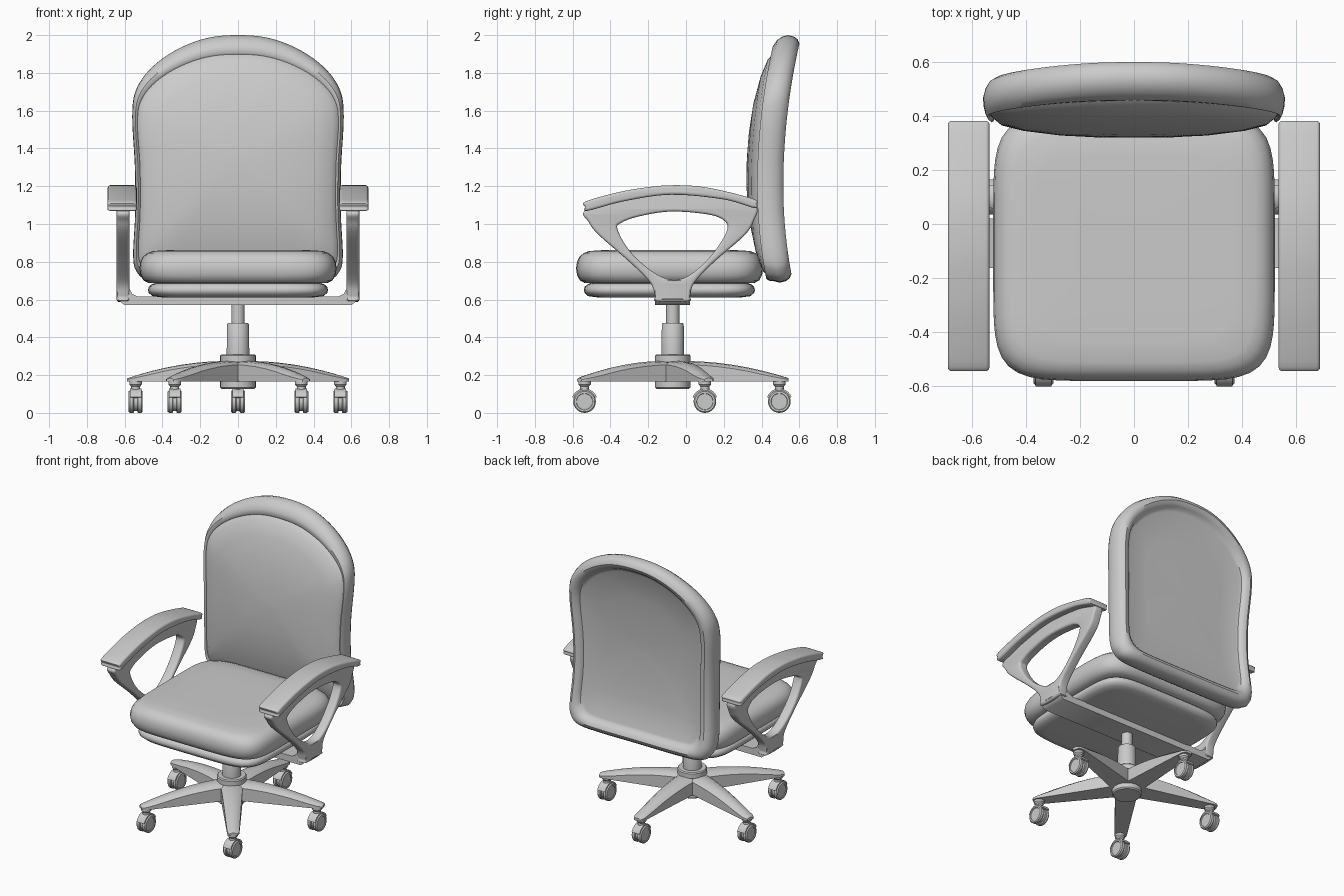
import bpy, bmesh, math
from mathutils import Vector

if "Cube" in bpy.data.objects:
    bpy.data.objects.remove(bpy.data.objects["Cube"])

grey = bpy.data.materials.new("plain grey")
grey.diffuse_color = (0.6, 0.6, 0.6, 1)
grey.use_nodes = True
grey.node_tree.nodes["Principled BSDF"].inputs["Base Color"].default_value = grey.diffuse_color
PY = -0.07          # y of the swivel axis


def finish(name, bm):
    bmesh.ops.remove_doubles(bm, verts=bm.verts, dist=1e-5)
    bmesh.ops.recalc_face_normals(bm, faces=bm.faces)
    me = bpy.data.meshes.new(name)
    bm.to_mesh(me)
    bm.free()
    me.materials.append(grey)
    ob = bpy.data.objects.new(name, me)
    bpy.context.collection.objects.link(ob)
    return ob


def loft(name, rings):
    """Skin a list of closed rings and cap both ends."""
    bm = bmesh.new()
    vr = [[bm.verts.new(p) for p in r] for r in rings]
    n = len(vr[0])
    for a, b in zip(vr, vr[1:]):
        for i in range(n):
            j = (i + 1) % n
            bm.faces.new((a[i], a[j], b[j], b[i]))
    bm.faces.new(vr[0])
    bm.faces.new(vr[-1])
    return finish(name, bm)


def smooth_loop(pts, sub=6):
    """Closed Catmull-Rom curve through 2D points."""
    out, n = [], len(pts)
    for i in range(n):
        a, b, c, d = (Vector(pts[(i + k) % n]) for k in (-1, 0, 1, 2))
        for s in range(sub):
            t = s / sub
            out.append(0.5 * (2 * b + (c - a) * t + (2 * a - 5 * b + 4 * c - d) * t * t
                              + (3 * b - a - 3 * c + d) * t ** 3))
    return out


def plate(name, loops, xc, half, bevel):
    """Fill y-z loops (holes allowed) into a rounded plate centred on x = xc."""
    cu = bpy.data.curves.new(name, 'CURVE')
    cu.dimensions, cu.fill_mode = '2D', 'BOTH'
    cu.extrude, cu.bevel_depth, cu.offset = half - bevel, bevel, -bevel
    cu.bevel_resolution = 3
    for lp in loops:
        sp = cu.splines.new('POLY')
        sp.points.add(len(lp) - 1)
        for p, q in zip(sp.points, lp):
            p.co = (q[0], q[1], 0, 1)
        sp.use_cyclic_u = True
    tmp = bpy.data.objects.new("tmp", cu)
    bpy.context.collection.objects.link(tmp)
    bpy.context.view_layer.update()
    me = bpy.data.meshes.new_from_object(tmp.evaluated_get(bpy.context.evaluated_depsgraph_get()))
    bm = bmesh.new()
    bm.from_mesh(me)
    for v in bm.verts:
        u, w, t = v.co
        v.co = (xc + t, u, w)
    bpy.data.objects.remove(tmp)
    return finish(name, bm)


def lathe(name, prof, c, axis='Z', n=32):
    rings = []
    for r, h in prof:
        ring = []
        for k in range(n):
            a = 2 * math.pi * k / n
            p, q = r * math.cos(a), r * math.sin(a)
            ring.append((c[0] + p, c[1] + q, h) if axis == 'Z' else (c[0] + h, c[1] + p, c[2] + q))
        rings.append(ring)
    return loft(name, rings)


# backrest: padded rim, recessed rear panel, bulging front panel
half = [(0.3, 0.69), (0.47, 0.70), (0.535, 0.745), (0.555, 0.83), (0.545, 1.05), (0.546, 1.3),
        (0.56, 1.57), (0.54, 1.71), (0.46, 1.825), (0.33, 1.92), (0.17, 1.983)]
outline = smooth_loop([(0, 0.69)] + half + [(0, 2.0)] + [(-x, z) for x, z in reversed(half)])


def back_y(z):
    return 0.445 + (0.15 if z > 1.2 else 0.2) * (z - 1.2) ** 2


rings = []
for sx, sz, dy in [(.02, .02, .035), (.3, .3, .035), (.55, .55, .035), (.8, .84, .035), (.835, .865, .04),
                   (.85, .88, .055), (.88, .90, .066), (.92, .93, .07), (.96, .965, .056), (.985, .988, .032),
                   (1, 1, 0), (.995, .988, -.03), (.985, .96, -.052), (.97, .91, -.068), (.958, .86, -.064),
                   (.95, .845, -.056), (.94, .835, -.062), (.9, .8, -.08), (.75, .67, -.1), (.5, .45, -.117),
                   (.25, .22, -.124), (.02, .02, -.126)]:
    ring = []
    for x, z in outline:
        s = sz if z > 1.345 else max(sz, sx if dy < -.05 else sz)
        zz = 1.345 + (z - 1.345) * s
        ring.append((x * sx, back_y(zz) + dy, zz))
    rings.append(ring)
loft("backrest", rings)


# seat cushion and seat pan: rounded-square rings
def cushion(name, hx, hy, cy, prof, e=6, n=96):
    rings = []
    for s, z in prof:
        ring = []
        for k in range(n):
            a = 2 * math.pi * k / n
            c, d = math.cos(a), math.sin(a)
            r = (abs(c) ** e + abs(d) ** e) ** (-1 / e)
            ring.append((hx * s * r * c, cy + hy * s * r * d, z))
        rings.append(ring)
    loft(name, rings)


cushion("seat", 0.522, 0.495, -0.087,
        [(.02, .685), (.8, .685), (.91, .688), (.96, .702), (.99, .73), (1, .765), (.99, .80), (.965, .826),
         (.92, .846), (.86, .857), (.7, .862), (.4, .863), (.02, .863)])
cushion("seat_pan", 0.477, 0.453, -0.088,
        [(.02, .612), (.85, .612), (.95, .618), (.99, .635), (1, .65), (.99, .668), (.96, .68), (.9, .69), (.02, .69)])

# crossbar under the seat with upturned ends
bar = [(0.60, 0.57), (0.625, 0.59), (0.64, 0.625), (0.642, 0.70), (0.58, 0.70), (0.576, 0.66),
       (0.56, 0.63), (0.53, 0.615)]
bar = bar + [(-x, z) for x, z in reversed(bar)]
loft("crossbar", [[(x, y, z) for x, z in bar] for y in (-0.163, 0.02)])

# arm loops and arm pads
arm_outer = smooth_loop([(-.535, 1.07), (-.515, 1.01), (-.46, .94), (-.30, .80), (-.19, .69), (-.165, .62),
                         (-.155, .59), (.012, .59), (.022, .62), (.045, .69), (.15, .80), (.31, .94),
                         (.36, 1.02), (.372, 1.09), (.25, 1.14), (-.08, 1.175), (-.35, 1.135)])
arm_hole = smooth_loop([(-.362, .97), (-.345, 1.005), (-.25, 1.04), (-.08, 1.066), (.12, 1.05), (.205, 1.015),
                        (.215, .96), (.135, .835), (.02, .73), (-.08, .705), (-.19, .757), (-.30, .86)])
pad = smooth_loop([(-.535, 1.09), (-.53, 1.12), (-.35, 1.17), (-.2, 1.195), (-.08, 1.205), (.06, 1.2),
                   (.2, 1.175), (.365, 1.13), (.377, 1.105), (.36, 1.085), (.2, 1.13), (-.08, 1.155),
                   (-.33, 1.12), (-.52, 1.07)])
for side, s in (("right", 1), ("left", -1)):
    plate("arm_" + side, [arm_outer, arm_hole], s * 0.608, 0.034, 0.014)
    plate("arm_pad_" + side, [pad], s * 0.613, 0.077, 0.014)

# gas lift column, collar and hub
lathe("column", [(.035, .60), (.035, .475), (.054, .475), (.058, .468), (.06, .31), (.088, .31), (.094, .303),
                 (.094, .27), (.08, .26), (.08, .165), (.094, .165), (.094, .135), (.086, .127)], (0, PY, 0))

# five star legs with casters
for i in range(5):
    a = math.pi / 2 + i * 2 * math.pi / 5
    ux, uy = math.cos(a), math.sin(a)
    rings = []
    for r in (0, .08, .16, .24, .32, .40, .48, .54, .58, .602, .612):
        t = max(0, r - .05) / .56
        top = .275 - .09 * t * t
        w = .074 - .036 * r / .6
        if r > .59:
            w *= .85 if r < .61 else .6
        ch = min(.02, (top - .165) * .4)
        sec = [(-w, .165), (w, .165), (w, top - ch), (w * .6, top - ch * .2), (0, top),
               (-w * .6, top - ch * .2), (-w, top - ch)]
        rings.append([(r * ux - q * uy, PY + r * uy + q * ux, z) for q, z in sec])
    loft(f"leg_{i}", rings)
    cx, cy = .57 * ux, PY + .57 * uy - .006
    lathe(f"caster_stem_{i}", [(.033, .17), (.033, .15), (.024, .14), (.024, .07)], (cx, cy, 0), n=20)
    lathe(f"caster_body_{i}", [(.05, -.012), (.05, .012)], (cx, cy, .06), 'X', 24)
    for s in (-1, 1):
        lathe(f"wheel_{i}_{'right' if s > 0 else 'left'}",
              [(.056, s * .009), (.06, s * .013), (.06, s * .03), (.054, s * .037), (.044, s * .037),
               (.042, s * .033), (.01, s * .033)], (cx, cy, .06), 'X', 28)
    # curved hood over the wheels
    arc = [math.radians(d) for d in range(20, 161, 14)]
    sec = [(.069 * math.cos(d), .069 * math.sin(d)) for d in arc] + \
          [(.058 * math.cos(d), .058 * math.sin(d)) for d in reversed(arc)]
    loft(f"caster_hood_{i}", [[(cx + x, cy + y, .06 + z) for y, z in sec] for x in (-.03, .03)])

# smooth shading with sharp creases kept
for ob in bpy.context.scene.objects:
    ob.select_set(True)
    bpy.context.view_layer.objects.active = ob
bpy.ops.object.shade_smooth_by_angle(angle=math.radians(40))
